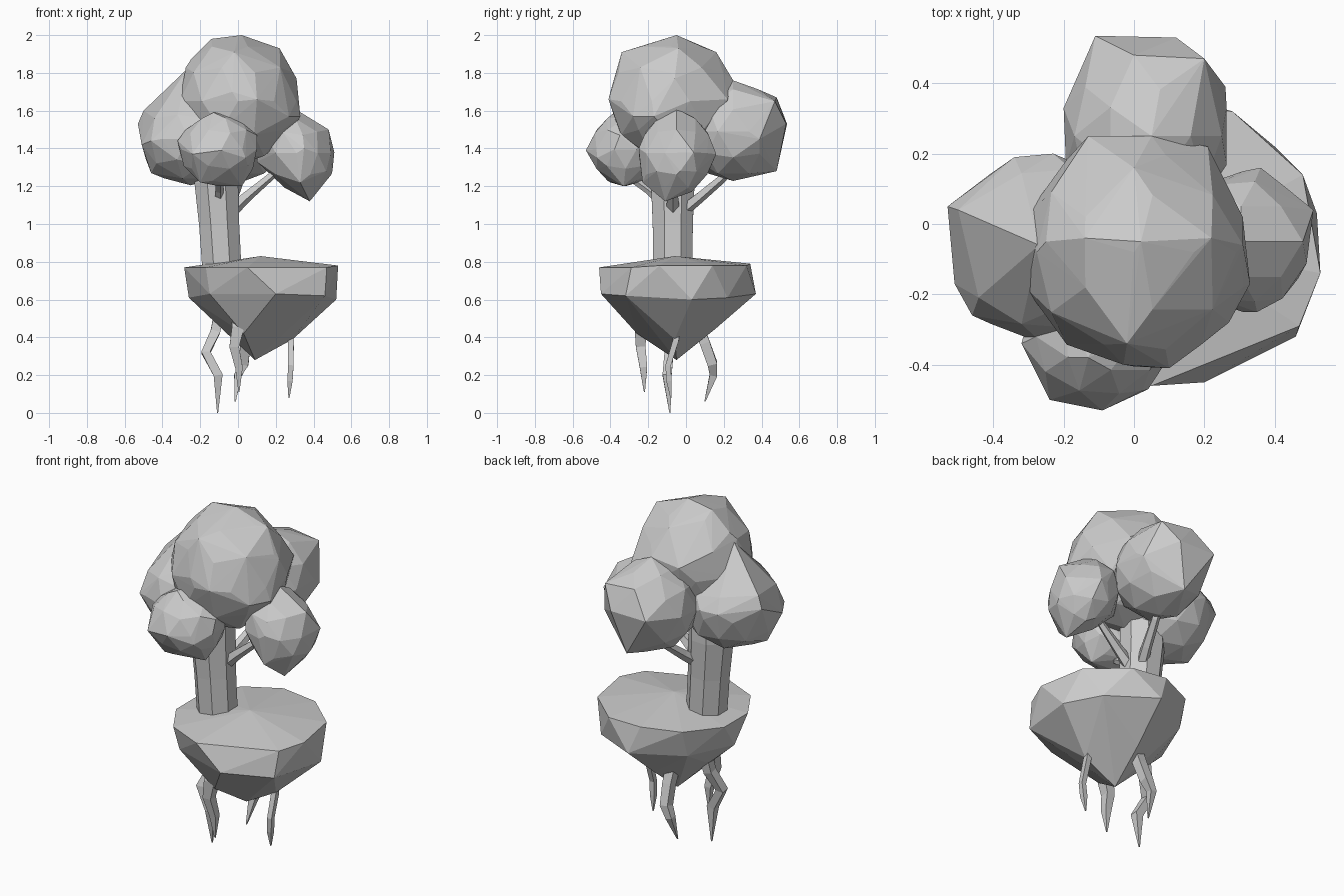
import bpy, bmesh
from math import cos, sin, pi
from mathutils import Vector


def finish(bm, name):
    bmesh.ops.recalc_face_normals(bm, faces=bm.faces)
    mesh = bpy.data.meshes.new(name)
    bm.to_mesh(mesh)
    bm.free()
    obj = bpy.data.objects.new(name, mesh)
    bpy.context.collection.objects.link(obj)
    return obj


def hull(name, points):
    """Faceted solid wrapped around points."""
    bm = bmesh.new()
    for p in points:
        bm.verts.new(p)
    res = bmesh.ops.convex_hull(bm, input=bm.verts[:])
    junk = {g for g in res["geom_interior"] + res["geom_unused"]
            if isinstance(g, bmesh.types.BMVert)}
    bmesh.ops.delete(bm, geom=list(junk), context='VERTS')
    return finish(bm, name)


def foliage(name, centre, radii, corners, shear=0.0):
    """Faceted ellipsoid stretched out to a few outline corners."""
    bm = bmesh.new()
    bmesh.ops.create_icosphere(bm, subdivisions=2, radius=1)
    pts = []
    for v in bm.verts:
        p = Vector([c + r * q for c, r, q in zip(centre, radii, v.co)])
        p.x += shear * (p.z - centre[2])
        pts.append(p)
    bm.free()
    return hull(name, pts + corners)


def tube(name, path, sides):
    """Tapered faceted tube through (x, y, z, radius) points."""
    bm = bmesh.new()
    pts = [Vector(p[:3]) for p in path]
    rings = []
    for i, p in enumerate(pts):
        d = (pts[min(i + 1, len(pts) - 1)] - pts[max(i - 1, 0)]).normalized()
        u = d.cross(Vector((0, 1, 0))).normalized()
        w = d.cross(u)
        rings.append([bm.verts.new(p + path[i][3] * (u * cos(a) + w * sin(a)))
                      for a in (2 * pi * (k + .5) / sides for k in range(sides))])
    for a, b in zip(rings, rings[1:]):
        for k in range(sides):
            j = (k + 1) % sides
            bm.faces.new((a[k], a[j], b[j], b[k]))
    bm.faces.new(rings[0])
    bm.faces.new(rings[-1])
    return finish(bm, name)


# Floating rock: peak, top rim, lower rim, tapering underside
hull("floating_rock", [
    (.12, -.06, .83),
    (.28, .32, .78), (.48, .14, .78), (.53, -.14, .78), (.47, -.29, .77),
    (.05, -.46, .77), (-.17, -.36, .77), (-.285, -.17, .77),
    (-.285, .05, .77), (-.15, .25, .78), (.06, .34, .79),
    (.12, .37, .63), (.40, .22, .61), (.52, .03, .60), (.46, -.32, .62),
    (.2, -.45, .63), (-.15, -.33, .63), (-.26, -.08, .61), (-.15, .2, .62),
    (.29, -.06, .39), (.03, -.26, .42), (-.13, -.02, .49), (.1, .15, .44),
    (.09, -.05, .28)])

# Trunk
tube("trunk", [(-.085, -.07, .76, .112), (-.1, -.07, 1.0, .115),
               (-.115, -.07, 1.22, .125), (-.11, -.07, 1.42, .12)], 8)

# Branches
tube("branch_right", [(-.05, -.07, 1.06, .04), (.05, -.07, 1.15, .03),
                      (.17, -.06, 1.25, .022), (.27, -.05, 1.34, .02)], 5)
tube("branch_back", [(-.07, -.03, 1.06, .035), (-.03, .07, 1.14, .03),
                     (.01, .19, 1.24, .024), (.03, .27, 1.34, .02)], 5)
tube("branch_front", [(-.10, -.10, 1.1, .035), (-.10, -.2, 1.18, .022),
                      (-.1, -.31, 1.26, .022)], 5)

# Foliage clumps
foliage("foliage_crown", (.0, -.08, 1.65), (.325, .325, .34),
        [(.02, -.05, 2.0), (-.14, -.04, 1.98), (.22, -.04, 1.93), (.31, -.06, 1.77),
         (.33, -.17, 1.57), (.27, -.28, 1.57), (-.25, -.05, 1.87), (-.02, -.34, 1.91),
         (.1, -.41, 1.66), (-.03, -.4, 1.7), (.05, .25, 1.76), (.0, .16, 1.91),
         (-.13, .25, 1.74), (.21, .22, 1.66)])
foliage("foliage_left", (-.25, -.07, 1.45), (.265, .265, .245),
        [(-.53, .05, 1.53), (-.5, .04, 1.6), (-.34, .19, 1.5), (-.51, -.17, 1.42),
         (-.46, -.26, 1.44), (-.46, -.1, 1.27), (-.36, -.06, 1.71), (-.26, -.34, 1.45),
         (-.23, .2, 1.5), (-.27, -.06, 1.82), (-.24, -.25, 1.62)])
foliage("foliage_front", (-.1, -.32, 1.395), (.21, .19, .195),
        [(-.24, -.5, 1.37), (-.09, -.53, 1.39), (.04, -.47, 1.35), (.1, -.35, 1.47),
         (-.32, -.34, 1.44), (-.2, -.4, 1.22), (.02, -.33, 1.2), (-.13, -.38, 1.59)])
foliage("foliage_right", (.31, -.05, 1.375), (.19, .2, .215),
        [(.38, -.11, 1.12), (.5, -.03, 1.28), (.51, .04, 1.38), (.48, -.05, 1.5),
         (.3, -.05, 1.61), (.35, -.25, 1.4), (.33, -.23, 1.22), (.36, .16, 1.37),
         (.1, -.05, 1.33), (.36, .03, 1.17)], shear=-.2)
foliage("foliage_back", (.035, .25, 1.49), (.24, .265, .262),
        [(.2, .47, 1.65), (.12, .53, 1.53), (-.11, .535, 1.53), (0, .48, 1.67),
         (.05, .25, 1.76), (.26, .39, 1.45), (.05, .48, 1.28),
         (-.2, .33, 1.5)])

# Hanging roots
roots = {
    "root_left": [(-.10, -.04, .53, .038), (-.12, -.05, .43, .036), (-.17, -.09, .32, .034),
                  (-.105, -.1, .2, .034), (-.108, -.085, .0, .004)],
    "root_front": [(.0, -.22, .5, .048), (.0, -.24, .45, .046), (-.02, -.24, .35, .036),
                   (.005, -.225, .24, .028), (.005, -.22, .11, .004)],
    "root_back": [(.04, .06, .47, .04), (.04, .1, .37, .038), (.03, .14, .26, .036),
                  (0, .145, .2, .028), (-.015, .1, .06, .004)],
    "root_right": [(.27, -.04, .48, .025), (.28, -.055, .38, .022), (.28, -.095, .25, .02),
                   (.275, -.09, .17, .02), (.27, -.08, .08, .004)],
}
for name, path in roots.items():
    tube(name, path, 4)
